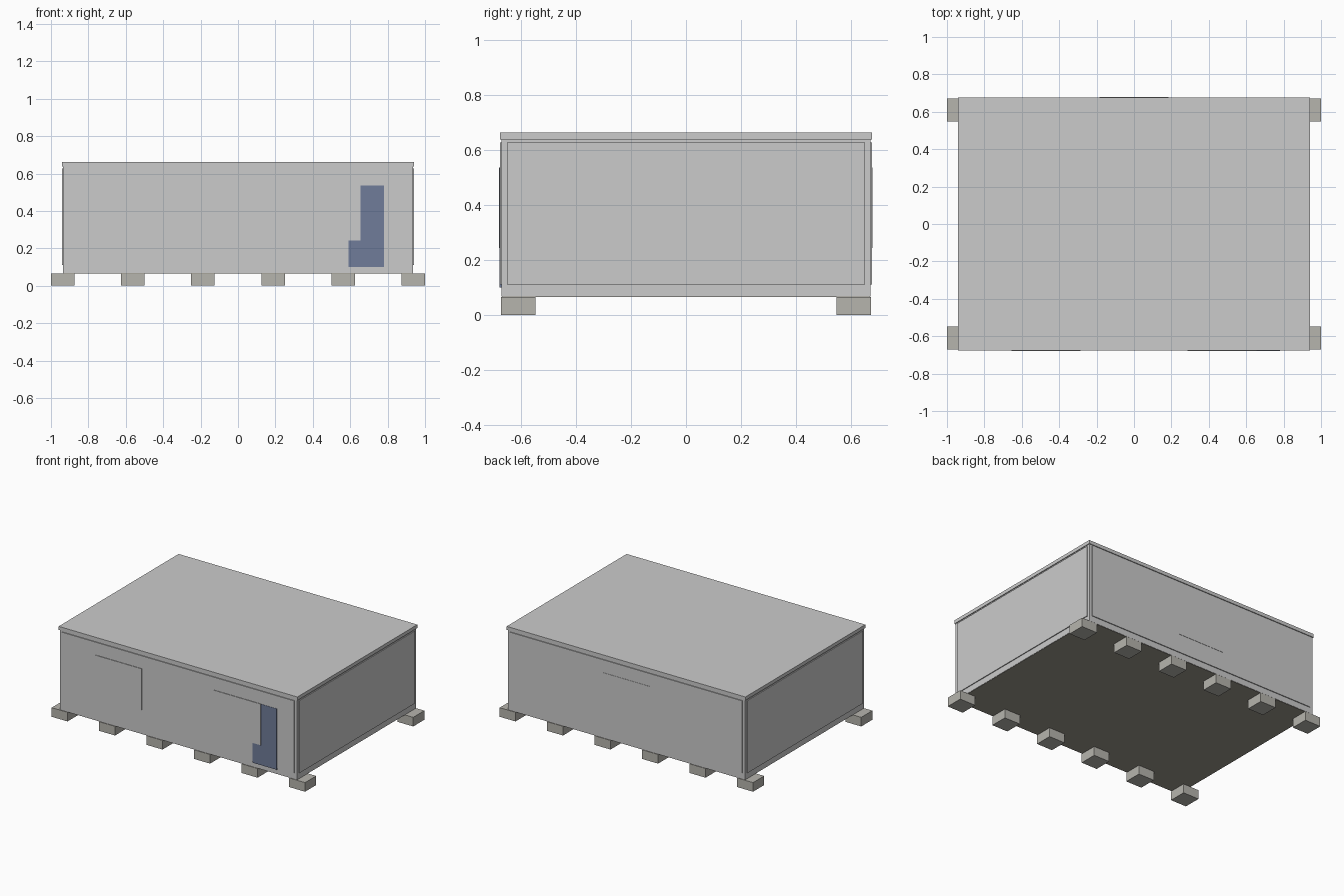
import bpy

if "Cube" in bpy.data.objects:
    bpy.data.objects.remove(bpy.data.objects["Cube"])


def box(name, x0, x1, y0, y1, z0, z1, mat=None):
    bpy.ops.mesh.primitive_cube_add(size=1, location=((x0 + x1) / 2, (y0 + y1) / 2, (z0 + z1) / 2))
    ob = bpy.context.object
    ob.name = name
    ob.scale = (x1 - x0, y1 - y0, z1 - z0)
    bpy.ops.object.transform_apply(location=False, rotation=False, scale=True)
    if mat:
        ob.data.materials.append(mat)
    return ob


def material(name, color):
    m = bpy.data.materials.new(name)
    m.diffuse_color = color
    m.use_nodes = True
    m.node_tree.nodes["Principled BSDF"].inputs["Base Color"].default_value = m.diffuse_color
    return m


blue = material("door_blue", (0.16, 0.2, 0.32, 1))
concrete = material("concrete", (0.47, 0.46, 0.42, 1))
floor_brown = material("floor_brown", (0.33, 0.31, 0.26, 1))

# Cabin frame, floor underside and roof slab
box("cabin_frame", -0.936, 0.936, -0.67, 0.67, 0.067, 0.64)
box("floor", -0.934, 0.934, -0.668, 0.668, 0.065, 0.075, floor_brown)
box("roof", -0.942, 0.942, -0.676, 0.676, 0.637, 0.662)

# Thin wall panels on the four sides, leaving the corner posts exposed
for s, side in ((-1, "left"), (1, "right")):
    x = sorted((s * 0.93, s * 0.942))
    box(side + "_wall_panel", x[0], x[1], -0.65, 0.65, 0.11, 0.627)
for s, side in ((-1, "front"), (1, "back")):
    y = sorted((s * 0.66, s * 0.676))
    box(side + "_wall_panel", -0.915, 0.915, y[0], y[1], 0.11, 0.627)

# Door, partly covered by the right front window
box("door", 0.59, 0.78, -0.678, -0.67, 0.10, 0.535, blue)

# Flush windows
for i, (x0, x1) in enumerate(((-0.655, -0.285), (0.285, 0.655))):
    box(f"front_window_{i + 1}", x0, x1, -0.68, -0.67, 0.242, 0.536)
box("back_window", -0.185, 0.185, 0.67, 0.678, 0.242, 0.536)

# Foundation blocks in two rows
for s, row in ((-1, "front"), (1, "back")):
    y = sorted((s * 0.547, s * 0.672))
    for i in range(6):
        x0 = -1 + i * 0.375
        box(f"{row}_foundation_block_{i + 1}", x0, x0 + 0.125, y[0], y[1], 0, 0.065, concrete)
